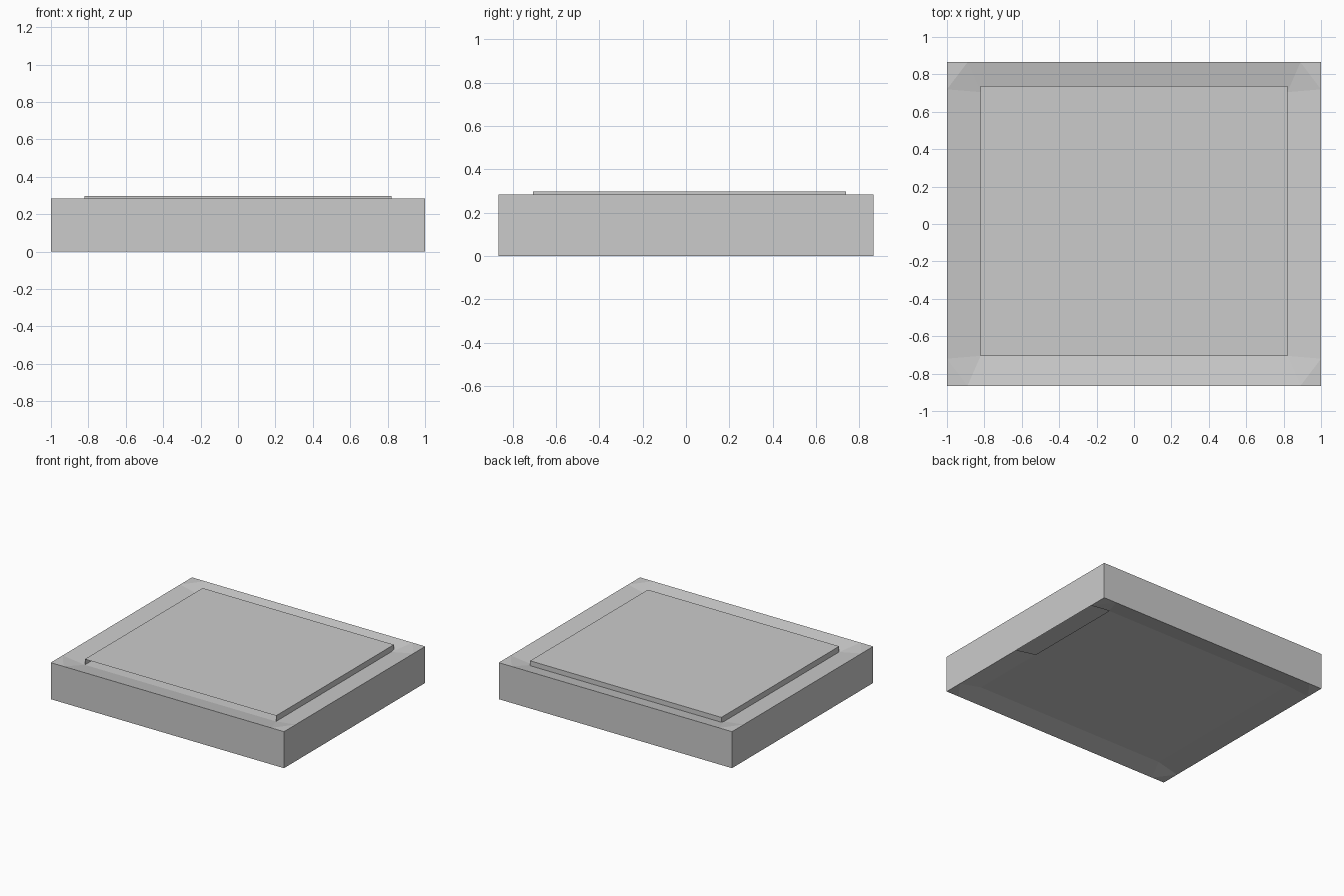
import bpy, bmesh

if "Cube" in bpy.data.objects:
    bpy.data.objects.remove(bpy.data.objects["Cube"])

OX, OY, H = 1.0, 0.865, 0.283      # outer tray size
IX, IY, DIP = 0.82, 0.705, 0.03    # inner panel size and dish depth
CX, CY = 0.89, 0.72                # where the corner facets start


def make(name, faces):
    """Build an object from a list of faces, welding shared corners."""
    bm = bmesh.new()
    for f in faces:
        bm.faces.new([bm.verts.new(p) for p in f])
    bmesh.ops.remove_doubles(bm, verts=bm.verts, dist=1e-4)
    bmesh.ops.recalc_face_normals(bm, faces=bm.faces)
    me = bpy.data.meshes.new(name)
    bm.to_mesh(me)
    bm.free()
    ob = bpy.data.objects.new(name, me)
    bpy.context.collection.objects.link(ob)
    return ob


def dish(z, zi, slot=False):
    """Faces of a shallow dish: sloped rim, faceted corners, flat middle."""
    fs = [[(-IX, -IY, zi), (IX, -IY, zi), (IX, IY, zi), (-IX, IY, zi)]]
    for s in (-1, 1):
        fs.append([(-CX, s*OY, z), (CX, s*OY, z), (IX, s*IY, zi), (-IX, s*IY, zi)])
        if slot and s == 1:      # right side of the base has an open slot
            m = -0.1
            fs.append([(OX, -CY, z), (OX, m, z), (IX, m, zi), (IX, -IY, zi)])
        else:
            fs.append([(s*OX, -CY, z), (s*OX, CY, z), (s*IX, IY, zi), (s*IX, -IY, zi)])
        for t in (-1, 1):
            a, b = (s*CX, t*OY, z), (s*OX, t*CY, z)
            fs.append([a, (s*OX, t*OY, z), b])
            fs.append([a, b, (s*IX, t*IY, zi)])
    return fs


# tray body: dished top and base joined by straight walls
outline = [(-CX, -OY), (CX, -OY), (OX, -OY), (OX, -CY), (OX, CY), (OX, OY),
           (CX, OY), (-CX, OY), (-OX, OY), (-OX, CY), (-OX, -CY), (-OX, -OY)]
walls = []
for i, (x0, y0) in enumerate(outline):
    x1, y1 = outline[(i + 1) % len(outline)]
    walls.append([(x0, y0, 0), (x1, y1, 0), (x1, y1, H), (x0, y0, H)])
make("tray_body", dish(H, H - DIP) + dish(0, DIP, slot=True) + walls)

# raised cover sheet: top with back and side flaps, open at the front
zt, zb, YB = 0.297, H - DIP, 0.738
cover = [[(-IX, -IY, zt), (IX, -IY, zt), (IX, YB, zt), (-IX, YB, zt)],
         [(-IX, YB, zb), (IX, YB, zb), (IX, YB, zt), (-IX, YB, zt)]]
for s in (-1, 1):
    cover.append([(s*IX, -IY, zb), (s*IX, YB, zb), (s*IX, YB, zt), (s*IX, -IY, zt)])
make("cover_sheet", cover)
